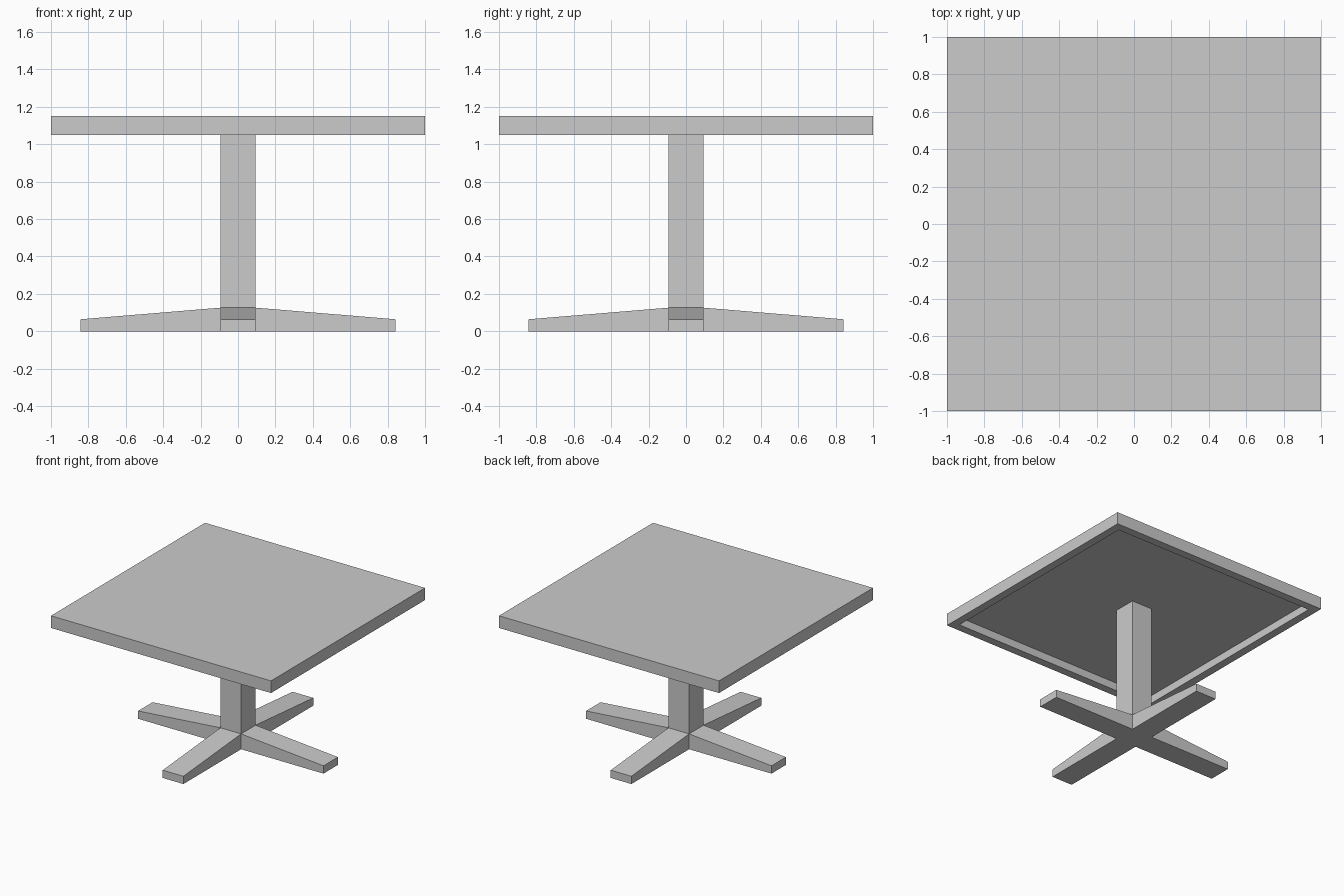
import bpy, bmesh
from mathutils import Matrix, Vector

if "Cube" in bpy.data.objects:
    bpy.data.objects.remove(bpy.data.objects["Cube"])

TOP_Z, UNDER_Z = 1.15, 1.05
RIM, RECESS = 0.095, 0.065
POST = 0.094                      # half width of post and feet
HUB_Z, TIP_Z, REACH = 0.126, 0.064, 0.843


def box(bm, half, z0, z1):
    m = Matrix.Translation((0, 0, (z0 + z1) / 2)) @ Matrix.Diagonal((2 * half, 2 * half, z1 - z0, 1))
    bmesh.ops.create_cube(bm, size=1, matrix=m)
    bm.normal_update()


def face_along(bm, d):
    return max(bm.faces, key=lambda f: f.normal.dot(d) + 0.01 * f.calc_center_median().dot(d))


def extrude(bm, face, offset):
    new = bmesh.ops.extrude_discrete_faces(bm, faces=[face])["faces"][0]
    bmesh.ops.translate(bm, verts=new.verts, vec=offset)
    return new


def finish(bm, name):
    bmesh.ops.recalc_face_normals(bm, faces=bm.faces)
    mesh = bpy.data.meshes.new(name)
    bm.to_mesh(mesh)
    bm.free()
    bpy.context.collection.objects.link(bpy.data.objects.new(name, mesh))


# Square tabletop, hollowed underneath to leave a rim
bm = bmesh.new()
box(bm, 1, UNDER_Z, TOP_Z)
under = face_along(bm, Vector((0, 0, -1)))
bmesh.ops.inset_region(bm, faces=[under], thickness=RIM)
extrude(bm, under, (0, 0, RECESS))
finish(bm, "tabletop")

# Pedestal: hub, four sloping feet and the post up into the recess
bm = bmesh.new()
box(bm, POST, 0, HUB_Z)
extrude(bm, face_along(bm, Vector((0, 0, 1))), (0, 0, UNDER_Z + RECESS - HUB_Z))
sides = [f for f in bm.faces if abs(f.normal.z) < 0.5 and f.calc_center_median().z < HUB_Z]
for side in sides:
    tip = extrude(bm, side, side.normal * (REACH - POST))
    for v in tip.verts:
        if v.co.z > 0.01:
            v.co.z = TIP_Z
finish(bm, "pedestal")
